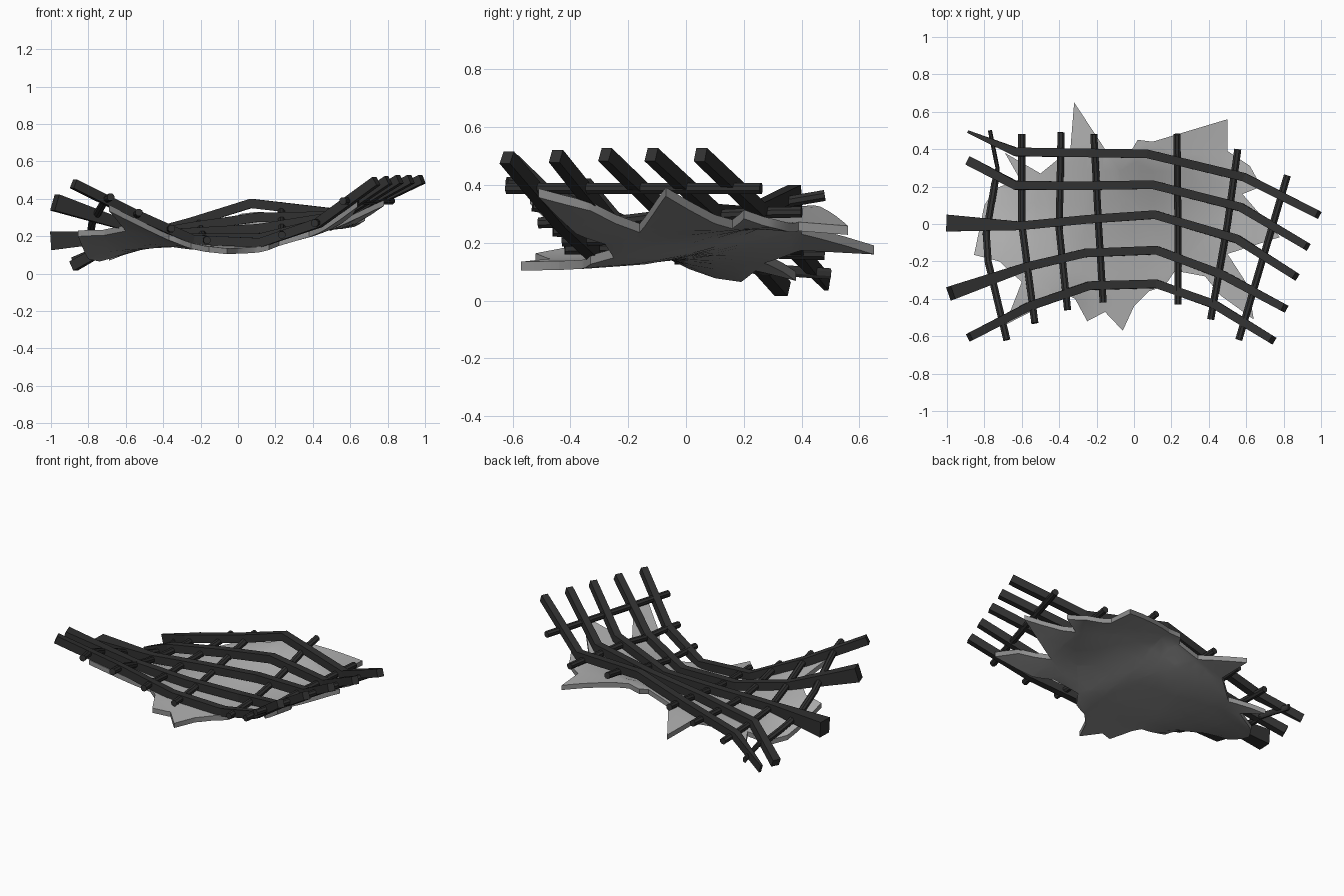
import bpy, bmesh, math
from mathutils import Vector

if "Cube" in bpy.data.objects:
    bpy.data.objects.remove(bpy.data.objects["Cube"])


def material(name, v):
    m = bpy.data.materials.new(name)
    m.diffuse_color = (v, v, v, 1)
    m.use_nodes = True
    m.node_tree.nodes["Principled BSDF"].inputs["Base Color"].default_value = m.diffuse_color
    return m


STEEL = material("dark steel", 0.03)
CONCRETE = material("grey concrete", 0.27)
PALE = material("pale concrete top", 0.42)

# Long bars: bent centre lines, back to front, six stations each
LONG = [
    [(-.88, .49, .06), (-.63, .385, .17), (-.25, .38, .275), (.07, .375, .375), (.59, .25, .315), (.985, .05, .505)],
    [(-.88, .335, .04), (-.63, .205, .18), (-.25, .205, .25), (.1, .21, .30), (.57, .09, .31), (.925, -.12, .505)],
    [(-1, .005, .175), (-.61, -.01, .20), (-.25, .025, .22), (.11, .05, .24), (.55, -.08, .31), (.865, -.28, .505)],
    [(-.98, -.37, .38), (-.58, -.23, .25), (-.26, -.155, .19), (.12, -.14, .19), (.47, -.27, .275), (.805, -.45, .50)],
    [(-.88, -.605, .48), (-.56, -.44, .32), (-.24, -.33, .18), (.12, -.32, .165), (.43, -.43, .27), (.74, -.62, .495)],
]
END_SIZE = [(.015, .055), (.05, .055), (.09, .10), (.075, .09), (.045, .05)]


def clamp01(t):
    return min(max(t, 0), 1)


def lerp_along(path, x):
    """y and z of a long bar at a given x"""
    x = min(max(x, path[0][0]), path[-1][0])
    for a, b in zip(path, path[1:]):
        if x <= b[0]:
            t = (x - a[0]) / (b[0] - a[0])
            return a[1] + t * (b[1] - a[1]), a[2] + t * (b[2] - a[2])
    return path[-1][1:]


def height(x, y):
    """Height of the warped sheet carried by the long bars"""
    s = [lerp_along(p, x) for p in LONG]
    if y >= s[0][0] or y <= s[-1][0]:
        (y0, z0), (y1, z1) = (s[0], s[1]) if y >= s[0][0] else (s[-1], s[-2])
        return z0 + .5 * (z0 - z1) / (y0 - y1) * (y - y0)
    for (ya, za), (yb, zb) in zip(s, s[1:]):
        if y >= yb:
            return za + (zb - za) * (ya - y) / (ya - yb)


def slab_height(x, y):
    """Slab top: under the bars, sagging towards and beyond the back bar"""
    z = sum(height(x + dx, y) for dx in (-.06, 0, .06)) / 3
    over = max(0, y - lerp_along(LONG[0], x)[0])
    return z - .026 - .018 * clamp01((y + .3) / .35) - .13 * over


def finish(bm, name, mats):
    bmesh.ops.recalc_face_normals(bm, faces=bm.faces)
    me = bpy.data.meshes.new(name)
    bm.to_mesh(me)
    bm.free()
    for m in mats:
        me.materials.append(m)
    ob = bpy.data.objects.new(name, me)
    bpy.context.collection.objects.link(ob)
    return ob


def sweep(name, pts, sizes, sides):
    """Sweep a regular section along a path; sizes are (width, height)"""
    pts = [Vector(p) for p in pts]
    bm = bmesh.new()
    rings = []
    for i, p in enumerate(pts):
        t = (pts[min(i + 1, len(pts) - 1)] - pts[max(i - 1, 0)]).normalized()
        side = t.cross(Vector((0, 0, 1))).normalized()
        up = side.cross(t)
        w, h = sizes[i]
        k = .5 / math.cos(math.pi / sides)
        ring = []
        for j in range(sides):
            a = 2 * math.pi * (j + .5) / sides
            ring.append(bm.verts.new(p + side * (w * k * math.cos(a)) + up * (h * k * math.sin(a))))
        rings.append(ring)
    for r, q in zip(rings, rings[1:]):
        for j in range(sides):
            n = (j + 1) % sides
            bm.faces.new((r[j], r[n], q[n], q[j]))
    bm.faces.new(rings[0])
    bm.faces.new(rings[-1])
    return finish(bm, name, [STEEL])


for i, path in enumerate(LONG):
    sizes = [END_SIZE[i]] + [(.046, .05)] * 4 + [(.042, .05)]
    sweep(f"long_bar_{i + 1}", path, sizes, 4)

# Thin round cross bars, following the warped sheet
CROSS = [
    [(-.77, .5), (-.73, .3), (-.79, -.05), (-.78, -.2), (-.68, -.62)],
    [(-.6, .48), (-.6, 0), (-.53, -.53)],
    [(-.39, .49), (-.4, -.03), (-.355, -.46)],
    [(-.215, .48), (-.19, 0), (-.165, -.42)],
    [(.23, .48), (.235, 0), (.235, -.43)],
    [(.555, .4), (.5, 0), (.41, -.51)],
    [(.82, .26), (.69, -.18), (.56, -.62)],
]
for i, path in enumerate(CROSS):
    pts = []
    for a, b in zip(path, path[1:]):
        for k in range(4):
            t = k / 4
            pts.append((a[0] + t * (b[0] - a[0]), a[1] + t * (b[1] - a[1])))
    pts.append(path[-1])
    pts = [(x, y, .388 if i == 6 else height(x, y) + .005 - .022 * clamp01((y + .4) / .6)) for x, y in pts]
    # the outermost left bar is pinched flat at its back end
    sizes = [(.022 if i == 0 and p[1] > .25 else .038, .038) for p in pts]
    sweep(f"cross_bar_{i + 1}", pts, sizes, 8)

# Broken concrete slab: jagged outline, cut into a grid, bent to the sheet
OUTLINE = [
    (-.32, .65), (-.155, .40), (-.01, .40), (.02, .45), (.1, .44), (.5, .56), (.5, .39), (.62, .31),
    (.68, .2), (.58, .16), (.78, -.07), (.5, -.16), (.61, -.33), (.64, -.51), (.46, -.38), (.38, -.28),
    (.22, -.25), (.165, -.33), (.08, -.36), (0, -.44), (-.06, -.57), (-.155, -.47), (-.25, -.52),
    (-.315, -.4), (-.37, -.37), (-.475, -.43), (-.69, -.54), (-.6, -.31), (-.72, -.2), (-.855, -.165),
    (-.8, .1), (-.74, .19), (-.61, .24), (-.69, .38), (-.5, .27), (-.34, .40)]
bm = bmesh.new()
bm.faces.new([bm.verts.new((x, y, 0)) for x, y in OUTLINE])
bmesh.ops.triangulate(bm, faces=bm.faces[:])
for axis in ((1, 0, 0), (0, 1, 0)):
    for k in range(-9, 10):
        co = Vector(axis) * (k * .09 + .013)
        bmesh.ops.bisect_plane(bm, geom=bm.verts[:] + bm.edges[:] + bm.faces[:],
                               plane_co=co, plane_no=axis, dist=1e-5)
for v in bm.verts:
    v.co.z = slab_height(v.co.x, v.co.y)
# thickness: drop a copy of the sheet and wall up the rim
rim = [e for e in bm.edges if e.is_boundary]
top = bm.faces[:]
copy = bmesh.ops.duplicate(bm, geom=bm.verts[:] + bm.edges[:] + top)
vmap = copy["vert_map"]
for v in [g for g in copy["geom"] if isinstance(g, bmesh.types.BMVert)]:
    v.co.z -= .031
for e in rim:
    a, b = e.verts
    bm.faces.new((a, b, vmap[b], vmap[a]))
for f in top:
    f.material_index = 1
slab = finish(bm, "broken_slab", [CONCRETE, PALE])
bpy.context.view_layer.objects.active = slab
slab.select_set(True)
bpy.ops.object.shade_smooth_by_angle(angle=math.radians(35))
